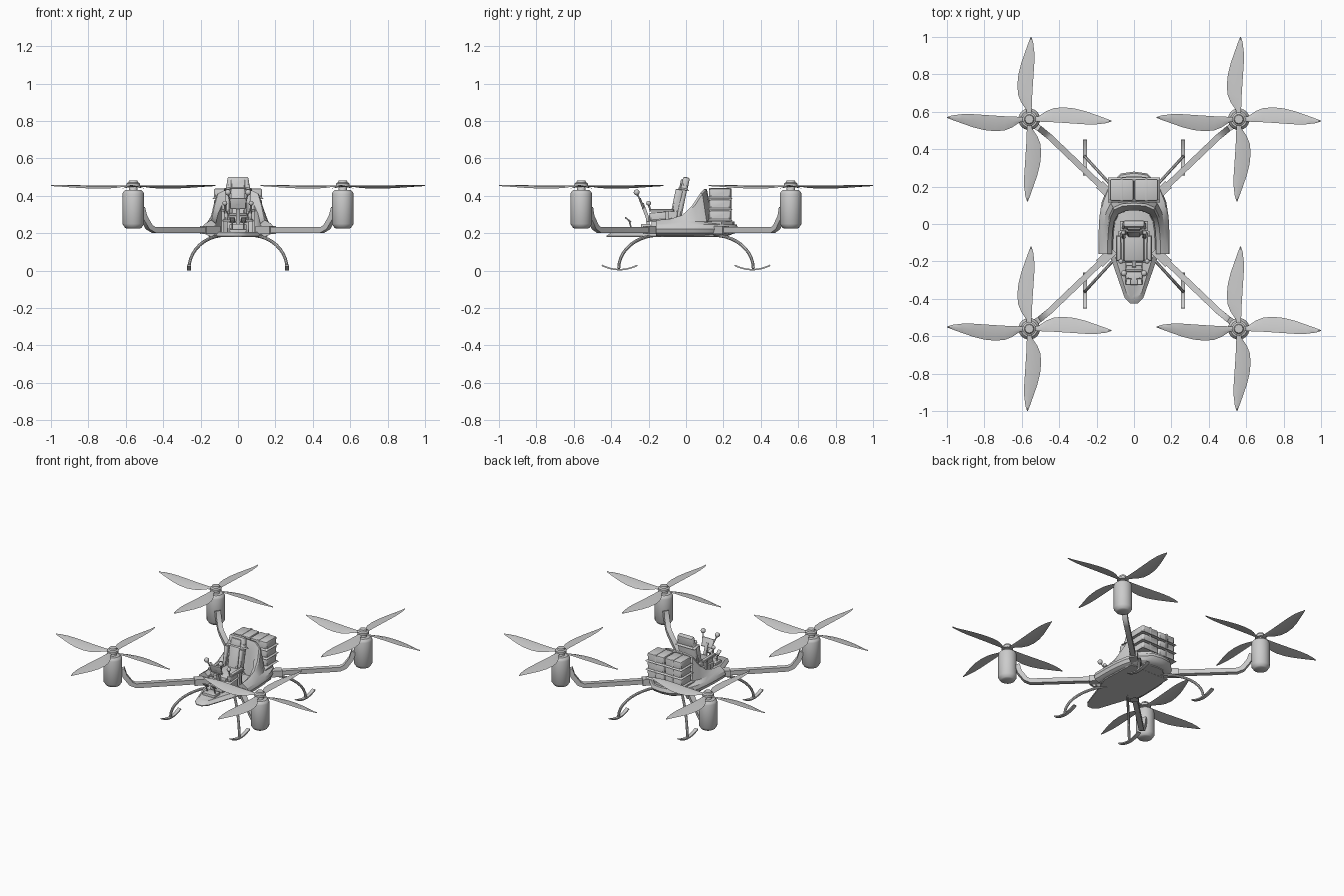
import bpy, bmesh, math
from mathutils import Vector, Matrix, Euler

if "Cube" in bpy.data.objects:
    bpy.data.objects.remove(bpy.data.objects["Cube"])

grey = bpy.data.materials.new("light_grey")
grey.diffuse_color = (0.6, 0.6, 0.6, 1)
grey.use_nodes = True
grey.node_tree.nodes["Principled BSDF"].inputs["Base Color"].default_value = grey.diffuse_color


def make(name, verts, faces, smooth=True, bevel=0, matrix=None):
    me = bpy.data.meshes.new(name)
    me.from_pydata([tuple(v) for v in verts], [], faces)
    bm = bmesh.new()
    bm.from_mesh(me)
    bmesh.ops.remove_doubles(bm, verts=bm.verts, dist=1e-5)
    if bevel:
        bmesh.ops.bevel(bm, geom=bm.edges[:], offset=bevel, segments=2, affect='EDGES', profile=0.5)
    if matrix:
        bm.transform(matrix)
    bmesh.ops.recalc_face_normals(bm, faces=bm.faces)
    bm.to_mesh(me)
    bm.free()
    me.materials.append(grey)
    ob = bpy.data.objects.new(name, me)
    bpy.context.collection.objects.link(ob)
    if smooth:
        bpy.ops.object.select_all(action='DESELECT')
        ob.select_set(True)
        bpy.context.view_layer.objects.active = ob
        bpy.ops.object.shade_smooth_by_angle(angle=math.radians(35))
    return ob


def loft(name, rings, caps=True, closed=True, **kw):
    n = len(rings[0])
    verts = [v for r in rings for v in r]
    faces = []
    for i in range(len(rings) - 1):
        for j in range(n if closed else n - 1):
            k = (j + 1) % n
            faces.append((i * n + j, i * n + k, (i + 1) * n + k, (i + 1) * n + j))
    if caps:
        faces += [tuple(range(n)), tuple(range(len(verts) - n, len(verts)))]
    return make(name, verts, faces, **kw)


def box(name, loc, size, tilt=0, bevel=0.006, taper=1.0):
    """Bevelled box, tilted about x; taper narrows its top."""
    rings = [[(sx * size[0] / 2 * t, sy * size[1] / 2, z * size[2] / 2)
              for sx, sy in ((-1, -1), (1, -1), (1, 1), (-1, 1))] for z, t in ((-1, 1), (1, taper))]
    m = Matrix.Translation(loc) @ Euler((tilt, 0, 0)).to_matrix().to_4x4()
    return loft(name, rings, bevel=bevel, matrix=m)


def sweep(name, pts, w, h, sides=4):
    pts = [Vector(p) for p in pts]
    rings = []
    for i, p in enumerate(pts):
        t = (pts[min(i + 1, len(pts) - 1)] - pts[max(i - 1, 0)]).normalized()
        up = Vector((0, 0, 1)) if abs(t.z) < 0.999 else Vector((0, 1, 0))
        side = t.cross(up).normalized()
        nrm = side.cross(t)
        ring = []
        for k in range(sides):
            a = 2 * math.pi * (k + 0.5) / sides
            s = 1 / math.cos(math.pi / sides)
            ring.append(p + side * math.cos(a) * s * w / 2 + nrm * math.sin(a) * s * h / 2)
        rings.append(ring)
    return loft(name, rings)


def lathe(name, profile, x, y, n=24):
    rings = [[(x + r * math.cos(2 * math.pi * k / n), y + r * math.sin(2 * math.pi * k / n), z)
              for k in range(n)] for r, z in profile]
    return loft(name, rings)


def ball(name, loc, r):
    prof = [(r * math.sin(a), loc[2] - r * math.cos(a)) for a in [0.01 + i * 3.12 / 8 for i in range(9)]]
    return lathe(name, prof, loc[0], loc[1], 12)


# Motors, propellers, arms and landing gear, one set per corner
MOTOR = [(0.036, 0.225), (0.045, 0.23), (0.058, 0.25), (0.058, 0.41), (0.054, 0.42), (0.044, 0.43),
         (0.024, 0.432), (0.02, 0.448), (0.036, 0.45), (0.036, 0.466), (0.026, 0.472), (0.022, 0.482)]
# radius, trailing edge, leading edge
BLADE = [(0.02, -0.012, 0.012), (0.05, -0.013, 0.016), (0.09, -0.014, 0.043), (0.13, -0.016, 0.059),
         (0.18, -0.019, 0.064), (0.24, -0.023, 0.058), (0.30, -0.027, 0.043), (0.36, -0.027, 0.022),
         (0.41, -0.021, 0.004), (0.44, -0.012, -0.008)]
for sx in (-1, 1):
    for sy in (-1, 1):
        cx, cy = 0.56 * sx, 0.56 * sy
        lathe("motor", MOTOR, cx, cy)
        for k in range(4):
            rings = []
            for r, lo, hi in BLADE:
                z = lambda v: -0.2 * (v - 0.02)
                mid = (lo + hi) / 2
                rings.append([(r, lo, z(lo)), (r, mid, z(mid) - 0.002), (r, hi, z(hi)), (r, mid, z(mid) + 0.005)])
            m = Matrix.Translation((cx, cy, 0.447)) @ Matrix.Rotation(k * math.pi / 2, 4, 'Z')
            loft("propeller_blade", rings, matrix=m)
        sweep("motor_arm", [(0.11 * sx, 0.14 * sy, 0.217), (0.45 * sx, 0.465 * sy, 0.217),
                            (0.475 * sx, 0.485 * sy, 0.232), (0.505 * sx, 0.51 * sy, 0.285),
                            (0.518 * sx, 0.518 * sy, 0.335)], 0.032, 0.03)
        sweep("arm_clamp", [(0.11 * sx, 0.14 * sy, 0.217), (0.185 * sx, 0.212 * sy, 0.217)], 0.05, 0.042)
        # Curved leg
        leg = []
        for i in range(11):
            a = math.pi / 2 * i / 10
            leg.append(((0.07 + 0.192 * math.sin(a)) * sx, (0.15 + 0.21 * math.sin(a)) * sy,
                        0.01 + 0.178 * math.cos(a)))
        sweep("landing_leg", leg, 0.016, 0.016, 8)
        # Upturned foot
        foot = [(0.262 * sx, (0.355 + 0.095 * t) * sy, 0.005 + 0.023 * t * t)
                for t in [i / 5 - 1 for i in range(11)]]
        sweep("landing_foot", foot, 0.024, 0.008)


def mirror_path(half):
    """Right-hand points from front to centre back, continued down the left."""
    return half + [(-p[0],) + tuple(p[1:]) for p in reversed(half[:-1])]


# Hull: U-shaped tub with a rim that climbs into a cowl behind the seat
OUTER = mirror_path([(0.19, -0.16), (0.19, -0.06), (0.185, 0.04), (0.172, 0.12), (0.14, 0.2),
                     (0.07, 0.27), (0, 0.28)])
RIM = mirror_path([(0.15, -0.16, 0.267), (0.148, -0.09, 0.272), (0.143, -0.02, 0.293), (0.132, 0.045, 0.345),
                   (0.112, 0.088, 0.41), (0.065, 0.108, 0.432), (0, 0.112, 0.434)])
INNER = mirror_path([(0.118, -0.16), (0.118, -0.1), (0.115, -0.04), (0.106, 0.015), (0.085, 0.052),
                     (0.045, 0.07), (0, 0.073)])
rings = []
for (ox, oy), (rx, ry, rz), (ix, iy) in zip(OUTER, RIM, INNER):
    mx, my = (ox * 0.45 + rx * 0.55), (oy * 0.2 + ry * 0.8)
    rings.append([(ix * 0.9, iy * 0.95, 0.186), (ox * 0.84, oy * 0.8 if oy > 0 else oy, 0.186),
                  (ox * 0.96, oy * 0.94 if oy > 0 else oy, 0.2), (ox, oy, 0.222),
                  (ox * 0.96, oy * 0.97 if oy > 0 else oy, 0.245), (mx, my, 0.262 if rz > 0.28 else 0.256),
                  (rx, ry, rz), (rx * 0.95, ry - (0.012 if ry > 0 else 0), rz + 0.003),
                  (ix, iy, 0.25 + 0.72 * (rz - 0.267)), (ix * 0.94, iy, 0.195)])
loft("hull_tub", rings)

# Cargo deck filling the rear of the hull
deck = mirror_path([(0.14, 0.1), (0.13, 0.19), (0.065, 0.25), (0, 0.258)])
loft("cargo_deck", [[(x, y, z) for x, y in deck] for z in (0.2, 0.262)])

# Floor pan with pointed nose
FLOOR = [(0.15, 0.15), (0.16, -0.1), (0.118, -0.2), (0.05, -0.395), (0.02, -0.425)]
floor = FLOOR + [(-x, y) for x, y in reversed(FLOOR)]
loft("floor_pan", [[(x * s, y * t, z) for x, y in floor] for z, s, t in
                   ((0.18, 0.97, 1), (0.186, 1, 1), (0.205, 0.82, 0.93))])

# Belly panel
belly = mirror_path([(0.15, -0.15), (0.15, 0.05), (0.11, 0.16), (0.05, 0.22), (0, 0.225)])
loft("belly_panel", [[(x, y, z) for x, y in belly] for z in (0.181, 0.195)])

# Cargo packs: two columns of three
for sx in (-1, 1):
    for row in range(3):
        box("cargo_pack", (0.066 * sx, 0.182, 0.293 + 0.059 * row), (0.126, 0.116, 0.055), bevel=0.009)
    box("cargo_strap", (0.066 * sx, 0.182, 0.352), (0.014, 0.12, 0.178), bevel=0.002)

# Seat
box("seat_base", (0, -0.11, 0.235), (0.12, 0.15, 0.07))
box("seat_cushion", (0, -0.115, 0.285), (0.11, 0.17, 0.035), tilt=0.08, bevel=0.01)
box("seat_back", (0, -0.026, 0.365), (0.13, 0.035, 0.19), tilt=-0.2, bevel=0.01)
box("seat_back_pad", (0, -0.045, 0.36), (0.075, 0.025, 0.16), tilt=-0.2, bevel=0.008)
box("headrest", (0, -0.004, 0.465), (0.13, 0.036, 0.07), tilt=-0.2, bevel=0.01, taper=0.85)
box("headrest_pad", (0, -0.022, 0.462), (0.075, 0.02, 0.05), tilt=-0.2, bevel=0.006)
for sx in (-1, 1):
    box("seat_bolster", (0.057 * sx, -0.05, 0.36), (0.022, 0.04, 0.15), tilt=-0.2, bevel=0.007)
    box("thigh_bolster", (0.064 * sx, -0.12, 0.292), (0.022, 0.15, 0.045), tilt=0.08, bevel=0.007)
    # Armrest with control stick
    box("armrest", (0.082 * sx, -0.13, 0.322), (0.022, 0.13, 0.014), bevel=0.004)
    sweep("armrest_post", [(0.082 * sx, -0.1, 0.2), (0.082 * sx, -0.1, 0.318)], 0.014, 0.02)
    sweep("control_stick", [(0.07 * sx, -0.19, 0.32), (0.07 * sx, -0.2, 0.355)], 0.01, 0.01, 8)
    ball("stick_knob", (0.07 * sx, -0.2, 0.36), 0.013)
    # Mirror-like grips above the console
    sweep("grip_rod", [(0.04 * sx, -0.235, 0.36), (0.052 * sx, -0.262, 0.41)], 0.007, 0.007, 8)
    ball("grip_knob", (0.054 * sx, -0.264, 0.418), 0.016)
    # Foot pedals
    box("pedal", (0.03 * sx, -0.31, 0.272), (0.026, 0.008, 0.04), tilt=0.9, bevel=0.003)
    sweep("pedal_rod", [(0.03 * sx, -0.285, 0.2), (0.03 * sx, -0.305, 0.27)], 0.008, 0.008, 8)

# Instrument console
sweep("console_post", [(0, -0.2, 0.2), (0, -0.205, 0.28), (0, -0.235, 0.36)], 0.02, 0.018)
box("console_screen", (0, -0.238, 0.36), (0.085, 0.012, 0.06), tilt=0.35, bevel=0.003)
box("console_base", (0, -0.215, 0.225), (0.09, 0.05, 0.05), bevel=0.006)
box("pedal_base", (0, -0.29, 0.212), (0.09, 0.07, 0.02), bevel=0.004)
